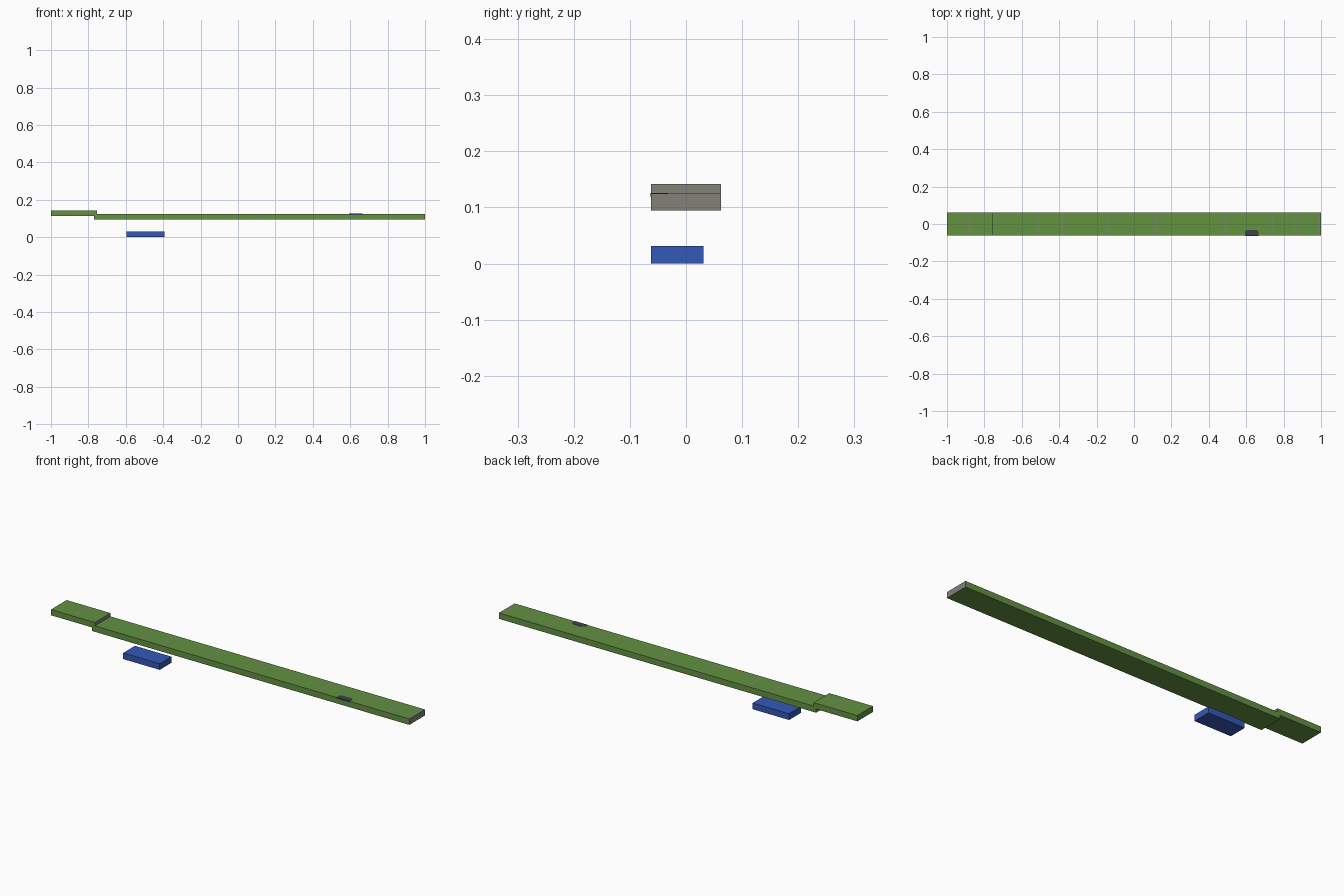
import bpy
import bmesh

if "Cube" in bpy.data.objects:
    bpy.data.objects.remove(bpy.data.objects["Cube"], do_unlink=True)


def material(name, srgb):
    color = [(c / 255 / 12.92 if c < 11 else ((c / 255 + 0.055) / 1.055) ** 2.4) for c in srgb] + [1]
    mat = bpy.data.materials.new(name)
    mat.use_nodes = True
    mat.diffuse_color = color
    mat.node_tree.nodes["Principled BSDF"].inputs["Base Color"].default_value = color
    return mat


GREEN = material("grass green", (98, 146, 64))
GREY = material("stone grey", (130, 130, 120))
SEAM = material("seam olive", (116, 136, 92))
BLUE = material("water blue", (52, 88, 184))
DARK = material("dark slate", (62, 66, 74))
HALF_DEPTH = 0.0625
SEAM_WIDTH = 0.014


def finish(name, bm, mats):
    mesh = bpy.data.meshes.new(name)
    bmesh.ops.recalc_face_normals(bm, faces=bm.faces)
    bm.to_mesh(mesh)
    bm.free()
    for mat in mats:
        mesh.materials.append(mat)
    obj = bpy.data.objects.new(name, mesh)
    bpy.context.collection.objects.link(obj)
    return obj


def box(x0, x1, y0, y1, z0, z1):
    bm = bmesh.new()
    bmesh.ops.create_cube(bm, size=1)
    for v in bm.verts:
        v.co.x = x1 if v.co.x > 0 else x0
        v.co.y = y1 if v.co.y > 0 else y0
        v.co.z = z1 if v.co.z > 0 else z0
    return bm


def platform(name, x0, x1, z0, z1, seams, grey_left):
    bm = box(x0, x1, -HALF_DEPTH, HALF_DEPTH, z0, z1)
    # Cut narrow bands where the segments join
    for s in seams:
        for x in (s - SEAM_WIDTH / 2, s + SEAM_WIDTH / 2):
            bmesh.ops.bisect_plane(bm, geom=bm.verts[:] + bm.edges[:] + bm.faces[:],
                                   plane_co=(x, 0, 0), plane_no=(1, 0, 0))
    bm.normal_update()
    # Grey ends, olive seams, green elsewhere
    for f in bm.faces:
        x = f.calc_center_median().x
        if f.normal.x > 0.9 or (grey_left and f.normal.x < -0.9):
            f.material_index = 1
        elif f.normal.z > -0.5 and any(abs(x - s) < SEAM_WIDTH / 2 for s in seams):
            f.material_index = 2
    return finish(name, bm, [GREEN, GREY, SEAM])


# Long lower platform and raised end platform
platform("long_platform", -0.77, 1.0, 0.095, 0.125,
         [-0.51, -0.385, -0.135, 0.115, 0.49, 0.742, 0.865, 0.99], True)
platform("raised_platform", -1.0, -0.755, 0.113, 0.142, [-0.88], False)

# Floating block below
finish("floating_block", box(-0.597, -0.393, -HALF_DEPTH, 0.031, 0, 0.031), [BLUE])

# Dark stone embedded in the front edge of the platform
bm = bmesh.new()
outline = [(-0.036, -0.063), (0.036, -0.063), (0.036, -0.042),
           (0.026, -0.032), (-0.026, -0.032), (-0.036, -0.042)]
face = bm.faces.new([bm.verts.new((0.63 + x, y, 0.119)) for x, y in outline])
top = bmesh.ops.extrude_face_region(bm, geom=[face])["geom"]
bmesh.ops.translate(bm, vec=(0, 0, 0.007),
                    verts=[g for g in top if isinstance(g, bmesh.types.BMVert)])
finish("embedded_stone", bm, [DARK])
